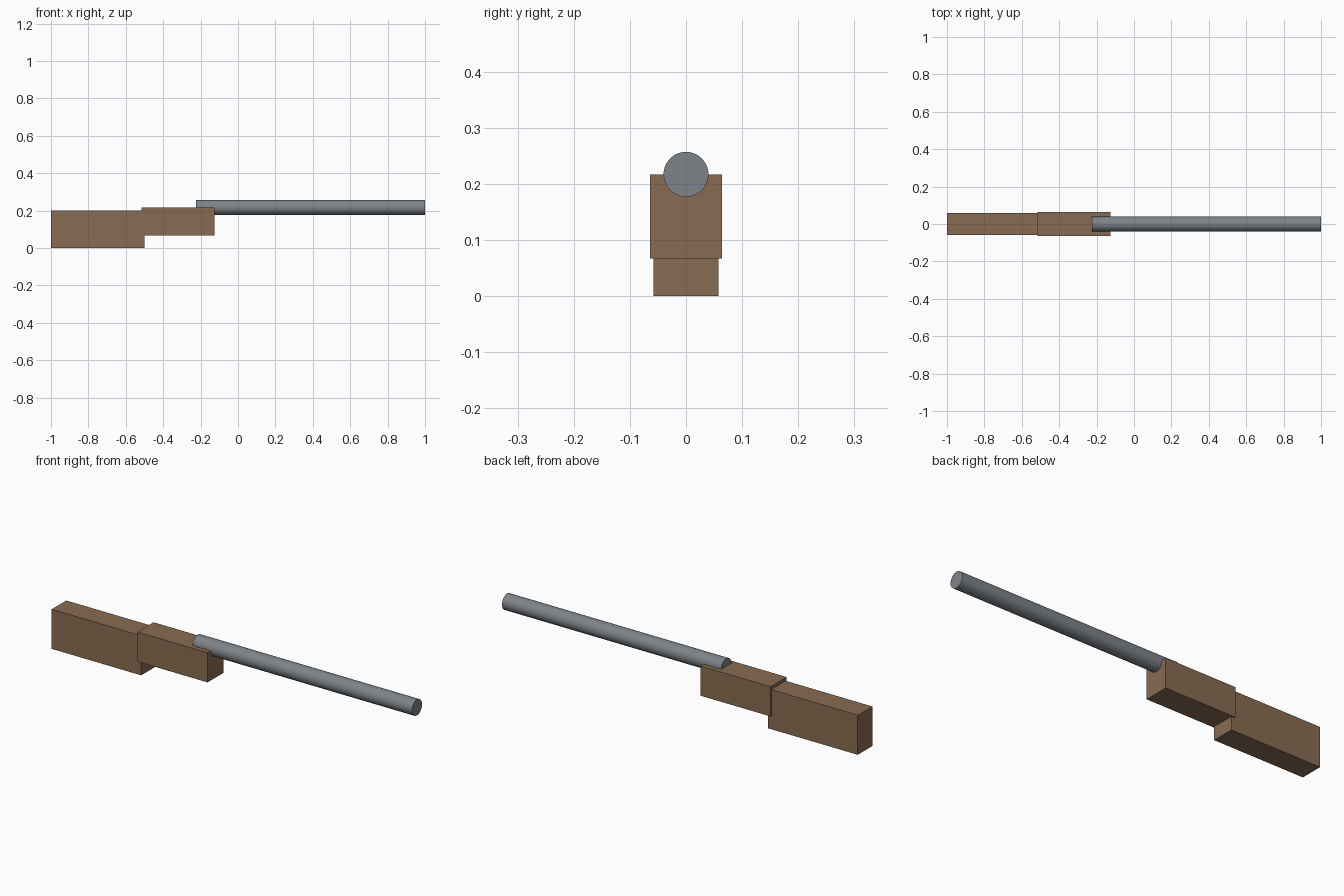
import bpy
import math

cube = bpy.data.objects.get("Cube")
if cube:
    bpy.data.objects.remove(cube, do_unlink=True)


def material(name, rgb):
    mat = bpy.data.materials.new(name)
    mat.use_nodes = True
    color = (*rgb, 1)
    mat.diffuse_color = color
    mat.node_tree.nodes["Principled BSDF"].inputs["Base Color"].default_value = color
    return mat


def finish(name, mat):
    obj = bpy.context.object
    obj.name = obj.data.name = name
    obj.data.materials.append(mat)
    bpy.ops.object.transform_apply(location=False, rotation=True, scale=True)
    return obj


def box(name, x, z, width, mat):
    """Box spanning the x and z ranges, centred on y = 0."""
    bpy.ops.mesh.primitive_cube_add(size=1, location=(sum(x) / 2, 0, sum(z) / 2))
    bpy.context.object.scale = (x[1] - x[0], width, z[1] - z[0])
    return finish(name, mat)


def rod(name, x, z, radius, mat):
    """Smooth cylinder lying along x."""
    bpy.ops.mesh.primitive_cylinder_add(
        vertices=64, radius=radius, depth=x[1] - x[0],
        location=(sum(x) / 2, 0, z), rotation=(0, math.pi / 2, 0))
    obj = finish(name, mat)
    bpy.ops.object.shade_smooth_by_angle(angle=math.radians(30))
    return obj


wood = material("brown wood", (0.25, 0.15, 0.085))
steel = material("grey steel", (0.21, 0.23, 0.25))

# Wooden rear block and the slightly wider block that holds the tube
box("stock", (-1, -0.5), (0, 0.2), 0.116, wood)
box("receiver", (-0.517, -0.125), (0.067, 0.217), 0.128, wood)

# Long tube half sunk into the top of the receiver
rod("barrel", (-0.225, 1), 0.217, 0.04, steel)
